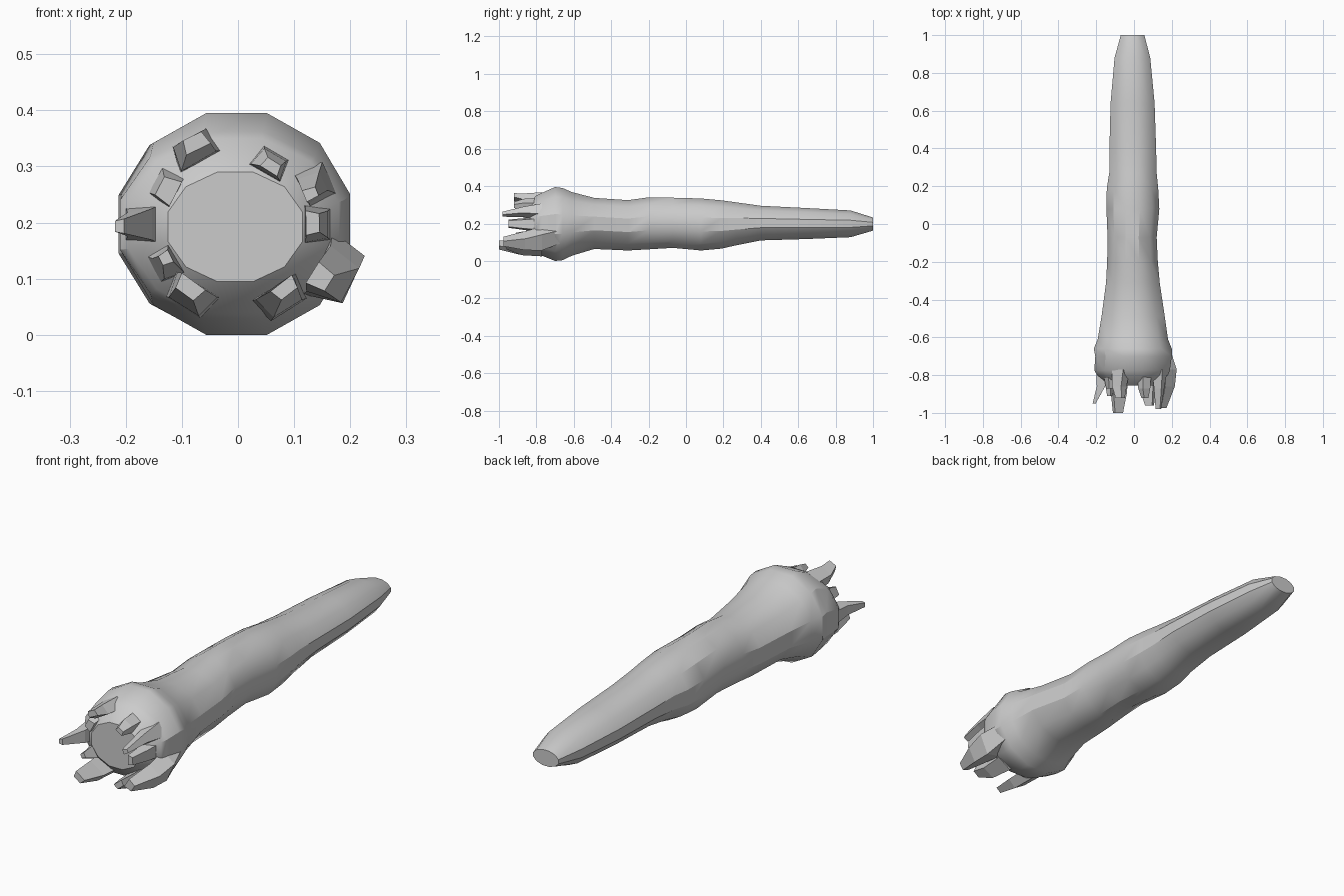
import bpy, bmesh
from math import sin, cos, radians

SIDES = 12
CX, CZ = -0.005, 0.197


def loft(name, rings, smooth=30):
    """Skin closed loops of equal size and cap both ends."""
    bm = bmesh.new()
    loops = [[bm.verts.new(p) for p in r] for r in rings]
    n = len(loops[0])
    for a, b in zip(loops, loops[1:]):
        for i in range(n):
            j = (i + 1) % n
            bm.faces.new((a[i], a[j], b[j], b[i]))
    bm.faces.new(loops[0][::-1])
    bm.faces.new(loops[-1])
    bmesh.ops.recalc_face_normals(bm, faces=bm.faces[:])
    me = bpy.data.meshes.new(name)
    bm.to_mesh(me)
    bm.free()
    ob = bpy.data.objects.new(name, me)
    bpy.context.collection.objects.link(ob)
    if smooth:
        bpy.ops.object.select_all(action='DESELECT')
        ob.select_set(True)
        bpy.context.view_layer.objects.active = ob
        bpy.ops.object.shade_smooth_by_angle(angle=radians(smooth))
    return ob


def body_ring(y, x0, x1, z0, z1):
    k = cos(radians(15))
    ring = []
    for i in range(SIDES):
        a = radians(15 + 30 * i)
        ring.append(((x0 + x1) / 2 + (x1 - x0) / 2 * cos(a) / k, y,
                     (z0 + z1) / 2 + (z1 - z0) / 2 * sin(a) / k))
    return ring


# tapering log body: y, left, right, bottom, top
profile = [
    (-0.855, -0.125, 0.115, 0.095, 0.290),
    (-0.80, -0.195, 0.180, 0.040, 0.350),
    (-0.775, -0.210, 0.190, 0.030, 0.362),
    (-0.70, -0.205, 0.200, 0.000, 0.395),
    (-0.66, -0.213, 0.200, 0.004, 0.390),
    (-0.61, -0.192, 0.180, 0.028, 0.368),
    (-0.49, -0.172, 0.163, 0.064, 0.337),
    (-0.31, -0.148, 0.136, 0.056, 0.325),
    (-0.20, -0.142, 0.126, 0.062, 0.340),
    (-0.07, -0.140, 0.120, 0.070, 0.338),
    (0.08, -0.146, 0.134, 0.056, 0.334),
    (0.19, -0.144, 0.128, 0.066, 0.324),
    (0.27, -0.131, 0.120, 0.084, 0.313),
    (0.40, -0.130, 0.117, 0.110, 0.295),
    (0.64, -0.124, 0.109, 0.117, 0.283),
    (0.88, -0.103, 0.086, 0.127, 0.270),
    (1.00, -0.070, 0.055, 0.162, 0.232),
]
loft("log_body", [body_ring(*p) for p in profile])


def splinter(name, sections):
    """Four-sided shard; sections hold y, angle, radius, half width, half depth."""
    rings = []
    for y, ang, r, w, d in sections:
        a = radians(ang)
        ring = []
        for t, s in ((-1, -1), (1, -1), (0.75, 1), (-0.75, 1)):
            rr = r + s * d
            ring.append((CX + rr * cos(a) - t * w * sin(a), y,
                         CZ + rr * sin(a) + t * w * cos(a)))
        rings.append(ring)
    loft(name, rings, 0)


# broken splinters around the front rim
splinter("splinter_top_left", [(-0.77, 118, .150, .045, .025), (-0.86, 120, .152, .036, .022),
                               (-0.92, 116, .162, .024, .013)])
splinter("splinter_upper_left", [(-0.77, 150, .145, .040, .025), (-0.87, 153, .135, .024, .016)])
splinter("splinter_left", [(-0.77, 180, .160, .040, .035), (-0.86, 180, .170, .028, .022),
                           (-0.95, 181, .206, .013, .008)])
splinter("splinter_lower_left", [(-0.77, 208, .145, .040, .028), (-0.85, 210, .140, .028, .018),
                                 (-0.91, 206, .138, .012, .010)])
splinter("splinter_bottom_left", [(-0.77, 238, .150, .048, .025), (-0.89, 238, .150, .042, .023),
                                  (-1.00, 234, .140, .026, .014)])
splinter("splinter_bottom_right", [(-0.77, 302, .155, .050, .025), (-0.88, 302, .155, .040, .022),
                                   (-0.96, 308, .145, .024, .012)])
splinter("splinter_flap", [(-0.67, 340, .178, .050, .020), (-0.77, 335, .198, .062, .035),
                           (-0.86, 332, .200, .046, .032), (-0.975, 328, .180, .022, .018)])
splinter("splinter_right", [(-0.77, 0, .145, .040, .028), (-0.86, 0, .145, .032, .020),
                            (-0.95, 1, .138, .022, .012)])
splinter("splinter_upper_right", [(-0.77, 26, .160, .042, .028), (-0.87, 26, .155, .024, .020),
                                  (-0.98, 22, .145, .011, .012)])
splinter("splinter_top_right", [(-0.80, 60, .125, .034, .022), (-0.87, 60, .125, .030, .018),
                                (-0.92, 58, .122, .018, .010)])
